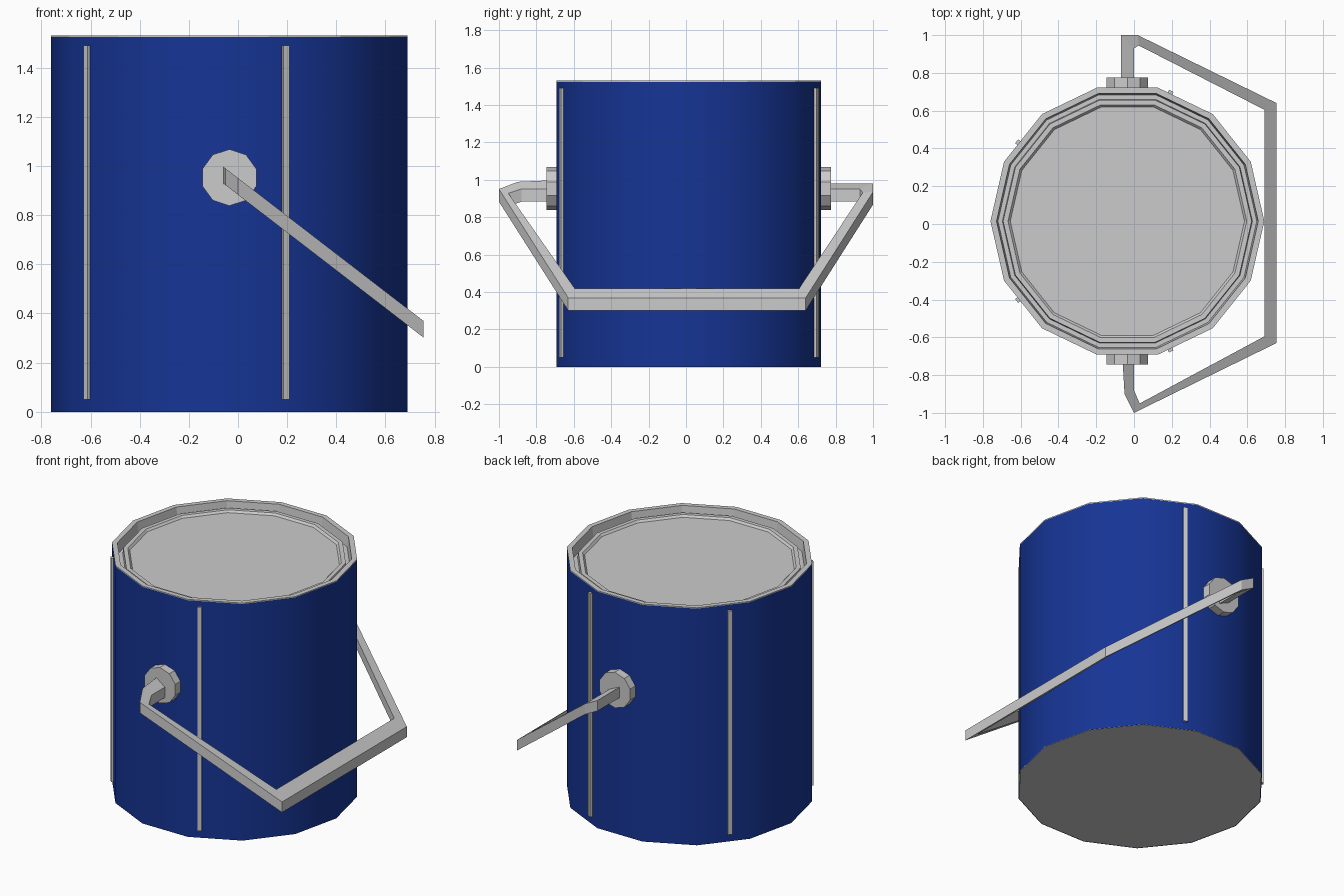
import bpy, bmesh
from math import sin, cos, tan, pi, radians
from mathutils import Matrix, Vector

if "Cube" in bpy.data.objects:
    bpy.data.objects.remove(bpy.data.objects["Cube"])

CX, CY, SIDES, R = -0.035, 0.015, 14, 0.725


def make(name, bm, smooth=None, mat=None):
    bmesh.ops.recalc_face_normals(bm, faces=bm.faces)
    me = bpy.data.meshes.new(name)
    bm.to_mesh(me)
    bm.free()
    ob = bpy.data.objects.new(name, me)
    bpy.context.collection.objects.link(ob)
    if mat:
        me.materials.append(mat)
    if smooth:
        bpy.ops.object.select_all(action='DESELECT')
        ob.select_set(True)
        bpy.context.view_layer.objects.active = ob
        bpy.ops.object.shade_smooth_by_angle(angle=radians(smooth))
    return ob


def revolve(profile):
    """Spin an (r, z) profile into a 14-sided solid; r = 0 ends become flat caps."""
    bm = bmesh.new()
    rings = [[bm.verts.new((CX + r * cos(2 * pi * i / SIDES), CY + r * sin(2 * pi * i / SIDES), z))
              for i in range(SIDES)] for r, z in profile if r > 0]
    for a, b in zip(rings, rings[1:]):
        for i in range(SIDES):
            j = (i + 1) % SIDES
            bm.faces.new((a[i], a[j], b[j], b[i]))
    if profile[0][0] == 0:
        bm.faces.new(rings[0])
    if profile[-1][0] == 0:
        bm.faces.new(rings[-1])
    return bm


blue = bpy.data.materials.new("blue_paint")
blue.diffuse_color = (0.008, 0.035, 0.30, 1)
blue.use_nodes = True
blue.node_tree.nodes["Principled BSDF"].inputs["Base Color"].default_value = blue.diffuse_color

# Tin: base, hidden wall, stepped rim and recessed lid
make("tin_and_lid", revolve([
    (0, 0), (0.722, 0), (0.722, 1.523), (R, 1.524), (R, 1.53), (0.693, 1.53),
    (0.685, 1.465), (0.662, 1.465), (0.658, 1.50), (0.632, 1.50), (0.62, 1.487), (0, 1.487)]))

# Blue wrap around the tin
make("label_wrap", revolve([(R, 0), (R, 1.524)]), 40, blue)

# Side ears that hold the handle
for name, s in (("front_ear", -1), ("back_ear", 1)):
    bm = bmesh.new()
    bmesh.ops.create_cone(bm, cap_ends=True, segments=10, radius1=0.115, radius2=0.115, depth=0.10,
                          matrix=Matrix.Translation((CX, CY + s * 0.71, 0.953))
                          @ Matrix.Rotation(pi / 2, 4, 'X'))
    make(name, bm)

# Vertical strips, each lying on one facet: facet angle and offset along it
apothem = R * cos(pi / SIDES)
for label, ang, off in (("right", 64.286, 0.09), ("left", 141.43, 0.035)):
    for side, s in (("front", -1), ("back", 1)):
        a = radians(ang) * s
        n, t = Vector((cos(a), sin(a), 0)), Vector((-sin(a), cos(a), 0)) * s
        p = Vector((CX, CY, 0.77)) + n * apothem + t * off
        bm = bmesh.new()
        bmesh.ops.create_cube(bm, size=1, matrix=Matrix.Translation(p) @ Matrix.Rotation(a, 4, 'Z')
                              @ Matrix.Diagonal((0.03, 0.026, 1.44, 1)))
        make(f"{side}_{label}_strip", bm)

# Bail handle: outer and inner outlines in plan, tilted downwards towards +x
outer = [(-0.07, 0.75), (-0.07, 1.0), (0.02, 1.0), (0.755, 0.64),
         (0.755, -0.63), (0.0, -1.0), (-0.05, -0.90), (-0.06, -0.73)]
inner = [(0.0, 0.75), (0.0, 0.93), (0.025, 0.945), (0.69, 0.605),
         (0.69, -0.595), (0.03, -0.95), (0.0, -0.88), (0.0, -0.73)]
bm = bmesh.new()
sections = []
for o, i in zip(outer, inner):
    sec = []
    for (x, y), h in ((o, 0), (o, -0.068), (i, -0.068), (i, 0)):
        zx = max(x, -0.04) if y > 0 else x
        sec.append(bm.verts.new((x, y, 0.951 - 0.77 * zx + h)))
    sections.append(sec)
for a, b in zip(sections, sections[1:]):
    for k in range(4):
        m = (k + 1) % 4
        bm.faces.new((a[k], a[m], b[m], b[k]))
bm.faces.new(sections[0])
bm.faces.new(sections[-1])
make("handle", bm)
